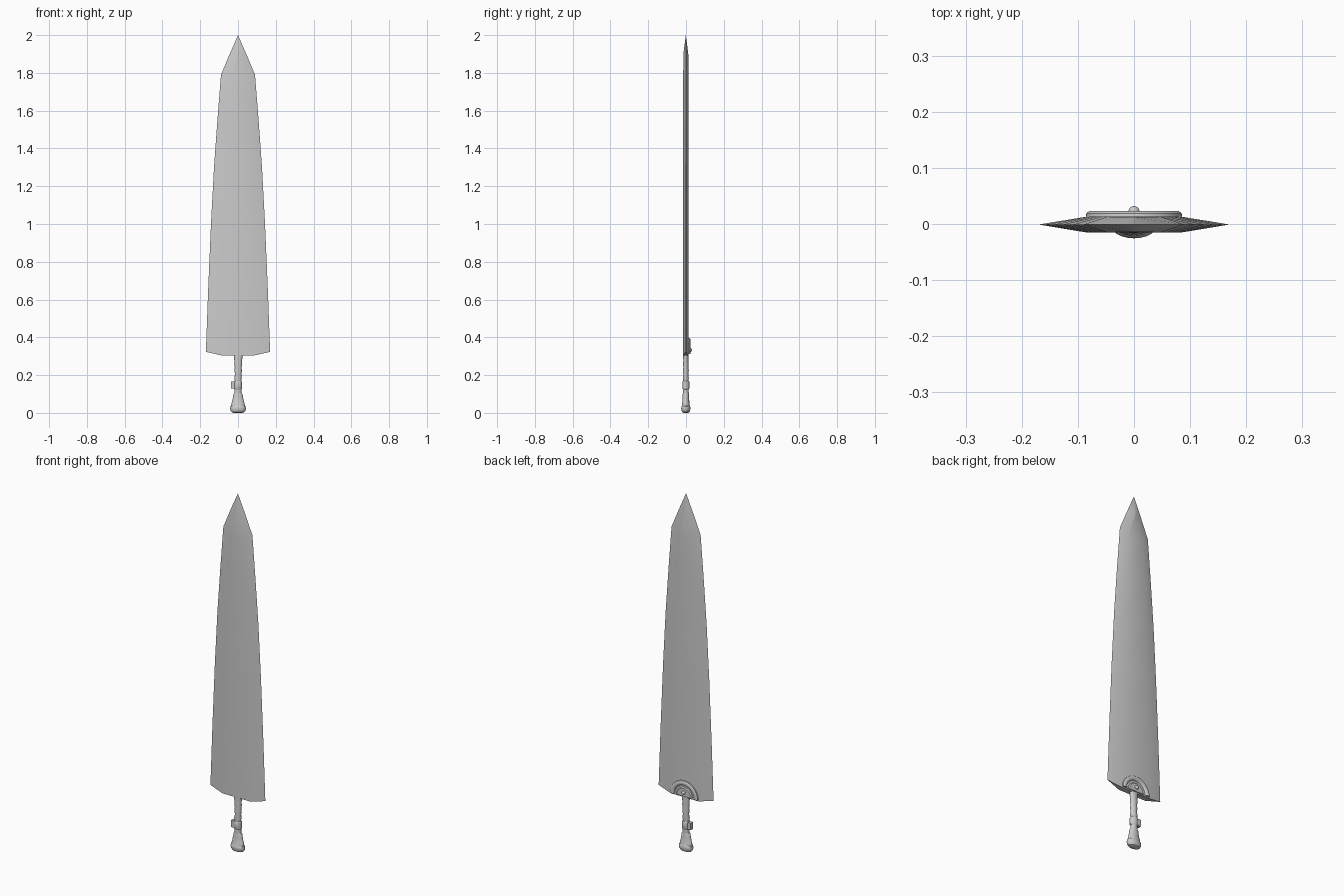
import bpy, bmesh
from math import sin, cos, pi, radians


def skin(name, rings, angle=30):
    """Bridge equal-length rings of points, cap both ends, shade."""
    bm = bmesh.new()
    rows = [[bm.verts.new(p) for p in r] for r in rings]
    n = len(rows[0])
    for a, b in zip(rows, rows[1:]):
        for i in range(n):
            j = (i + 1) % n
            bm.faces.new((a[i], a[j], b[j], b[i]))
    bm.faces.new(rows[0][::-1])
    bm.faces.new(rows[-1])
    bmesh.ops.remove_doubles(bm, verts=bm.verts, dist=1e-5)
    bmesh.ops.dissolve_degenerate(bm, edges=bm.edges, dist=1e-5)
    bmesh.ops.recalc_face_normals(bm, faces=bm.faces)
    me = bpy.data.meshes.new(name)
    bm.to_mesh(me)
    bm.free()
    ob = bpy.data.objects.new(name, me)
    bpy.context.collection.objects.link(ob)
    bpy.ops.object.select_all(action='DESELECT')
    ob.select_set(True)
    bpy.context.view_layer.objects.active = ob
    bpy.ops.object.shade_smooth_by_angle(angle=radians(angle))
    return ob


def ellipse(z, rx, ry, cx=0, n=24):
    return [(cx + rx * cos(2 * pi * i / n), -0.001 + ry * sin(2 * pi * i / n), z)
            for i in range(n)]


# Blade: six-sided section (edge z, edge half width, flat z, flat half width, half thickness)
def blade_ring(ze, w, zf, f, t):
    return [(-w, -0.001, ze), (-f, -0.001 - t, zf), (f, -0.001 - t, zf),
            (w, -0.001, ze), (f, -0.001 + t, zf), (-f, -0.001 + t, zf)]


stations = [(0.323, 0.17, 0.304, 0.085, 0.014), (0.65, 0.158, 0.65, 0.08, 0.014),
            (1.0, 0.143, 1.0, 0.073, 0.014), (1.3, 0.127, 1.3, 0.066, 0.014),
            (1.55, 0.109, 1.55, 0.058, 0.014), (1.79, 0.09, 1.75, 0.048, 0.014),
            (1.90, 0.044, 1.90, 0.002, 0.013), (2.0, 0.0, 2.0, 0.0, 0.0)]
skin("blade", [blade_ring(*s) for s in stations])

# Grip: oval handle with finger swells (z, half width, half depth, x offset)
grip = [(0.09, 0.020, 0.016, 0), (0.13, 0.018, 0.015, 0), (0.17, 0.017, 0.014, 0),
        (0.185, 0.020, 0.016, 0), (0.205, 0.017, 0.013, 0.001), (0.225, 0.020, 0.016, 0.001),
        (0.24, 0.018, 0.013, 0.001), (0.26, 0.021, 0.015, 0.001), (0.275, 0.020, 0.013, 0.001),
        (0.295, 0.023, 0.014, 0.001), (0.315, 0.023, 0.013, 0.001)]
skin("grip", [ellipse(*g) for g in grip], 50)

# Collar with a side lug
skin("collar", [ellipse(z, r, r * 0.85) for z, r in
                [(0.124, 0.018), (0.13, 0.022), (0.164, 0.022), (0.17, 0.018)]])
bpy.ops.mesh.primitive_cube_add(size=1, location=(-0.022, -0.001, 0.147))
lug = bpy.context.object
lug.name = "collar_lug"
lug.scale = (0.028, 0.022, 0.038)
bev = lug.modifiers.new("bevel", 'BEVEL')
bev.width, bev.segments = 0.003, 2

# Pommel: stepped flare with a rounded foot
pommel = [(0.0, 0.022, 0.012), (0.004, 0.033, 0.019), (0.013, 0.040, 0.023),
          (0.024, 0.042, 0.0245), (0.034, 0.040, 0.023), (0.037, 0.036, 0.021),
          (0.052, 0.035, 0.020), (0.056, 0.032, 0.0185), (0.074, 0.029, 0.018),
          (0.078, 0.027, 0.017), (0.097, 0.025, 0.017), (0.104, 0.020, 0.015)]
skin("pommel", [ellipse(*p) for p in pommel])

# Half-round plate on the back: raised rim, groove and hub (radius, y)
profile = [(0, 0.008), (0, 0.019), (0.044, 0.019), (0.049, 0.014), (0.060, 0.014),
           (0.063, 0.020), (0.068, 0.023), (0.080, 0.023), (0.085, 0.019), (0.086, 0.008)]
skin("back_plate", [[(r * cos(pi * i / 32), y, 0.311 + r * sin(pi * i / 32))
                     for r, y in profile] for i in range(33)], 40)

# Stud on the plate
bpy.ops.mesh.primitive_uv_sphere_add(segments=20, ring_count=12, radius=0.01,
                                     location=(0, 0.022, 0.333))
bpy.context.object.name = "stud"
bpy.ops.object.shade_smooth()
